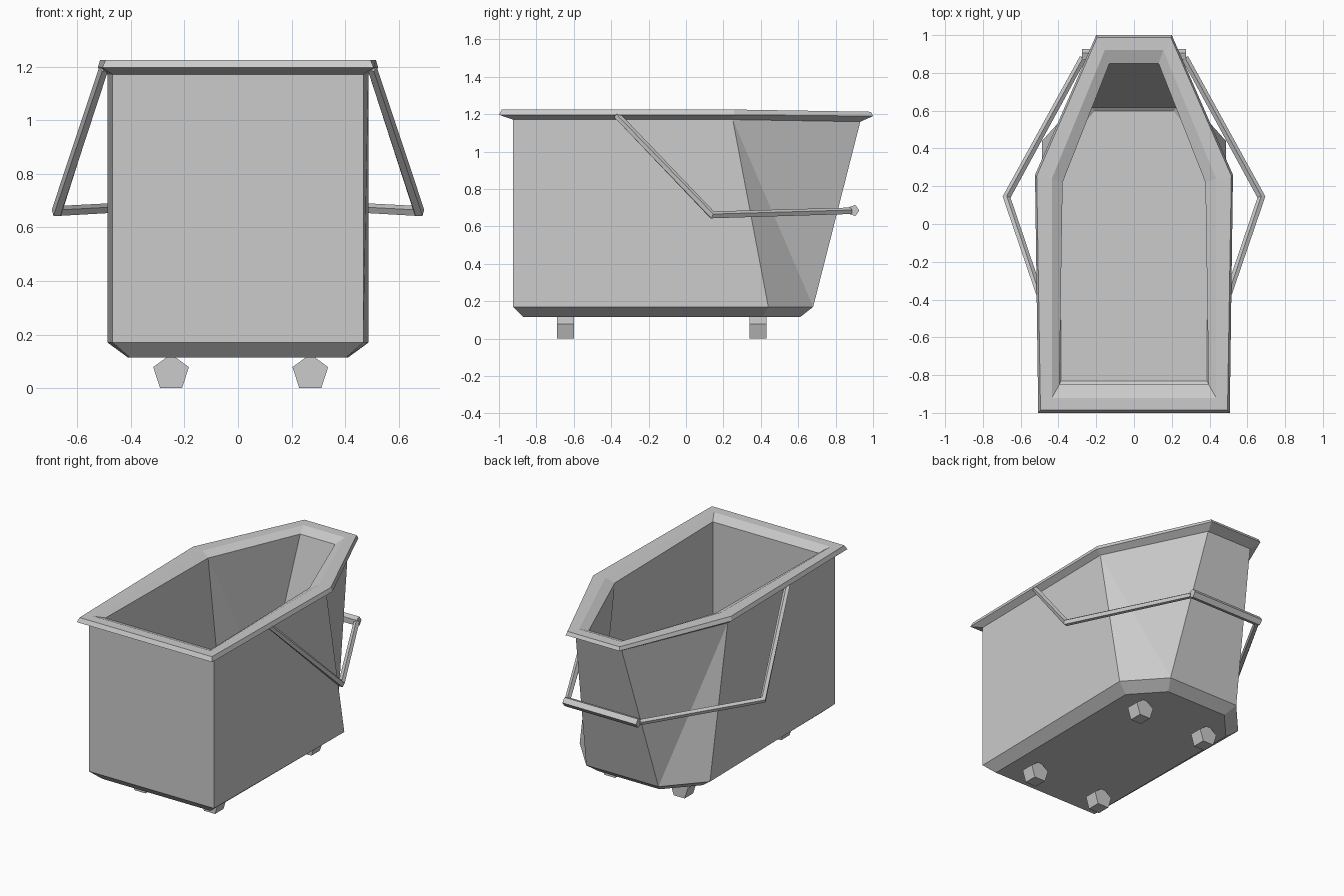
import bpy, bmesh, math
from mathutils import Vector

if "Cube" in bpy.data.objects:
    bpy.data.objects.remove(bpy.data.objects["Cube"])


def make(name, bm):
    bmesh.ops.recalc_face_normals(bm, faces=bm.faces)
    me = bpy.data.meshes.new(name)
    bm.to_mesh(me)
    bm.free()
    ob = bpy.data.objects.new(name, me)
    bpy.context.collection.objects.link(ob)
    return ob


def loft(name, rings, folds={}):
    """Skin closed rings and cap both ends; folds[(band, side)] picks a diagonal crease."""
    bm = bmesh.new()
    loops = [[bm.verts.new(p) for p in r] for r in rings]
    n = len(loops[0])
    for k, (a, b) in enumerate(zip(loops, loops[1:])):
        for i in range(n):
            j = (i + 1) % n
            fold = folds.get((k, i))
            if fold == "rising":        # diagonal a[i] - b[j]
                bm.faces.new((a[i], a[j], b[j]))
                bm.faces.new((a[i], b[j], b[i]))
            elif fold == "falling":     # diagonal a[j] - b[i]
                bm.faces.new((a[i], a[j], b[i]))
                bm.faces.new((a[j], b[j], b[i]))
            else:
                bm.faces.new((a[i], a[j], b[j], b[i]))
    bm.faces.new(loops[0])
    bm.faces.new(loops[-1])
    return make(name, bm)


def ring(front, mid, back, z, zb=None):
    """Six-sided symmetric outline from its three right-hand corners."""
    zb = z if zb is None else zb
    half = [(*front, z), (*mid, z), (*back, zb)]
    return half + [(-x, y, h) for x, y, h in reversed(half)]


def tube(name, pts, r, sides=5, turn=0.0):
    """Polygonal bar along a path, mitred at the bends."""
    pts = [Vector(p) for p in pts]
    rings = []
    for i, p in enumerate(pts):
        d0 = (p - pts[i - 1]).normalized() if i else (pts[1] - p).normalized()
        d1 = (pts[i + 1] - p).normalized() if i < len(pts) - 1 else d0
        t = (d0 + d1).normalized()
        u = t.cross(Vector((0, 0, 1))).normalized()
        v = u.cross(t)
        k = 1 / max(0.5, t.dot(d0))
        angles = [turn + 2 * math.pi * s / sides for s in range(sides)]
        rings.append([p + u * r * k * math.sin(a) + v * r * k * math.cos(a) for a in angles])
    return loft(name, rings)


# Tub: underside, outer wall, flared rim, inner wall and floor
# The tapering side panels fold inward along a diagonal
loft("tub", [
    ring((0.405, -0.87), (0.412, 0.41), (0.23, 0.61), 0.115),
    ring((0.468, -0.925), (0.487, 0.44), (0.27, 0.68), 0.17),
    ring((0.468, -0.925), (0.487, 0.25), (0.172, 0.932), 1.171, 1.16),
    ring((0.507, -1.0), (0.524, 0.26), (0.20, 1.0), 1.197, 1.19),
    ring((0.495, -0.985), (0.515, 0.255), (0.195, 0.988), 1.225, 1.213),
    ring((0.435, -0.92), (0.435, 0.24), (0.155, 0.92), 1.225, 1.213),
    ring((0.395, -0.85), (0.378, 0.22), (0.13, 0.85), 1.198, 1.186),
    ring((0.395, -0.85), (0.412, 0.40), (0.225, 0.617), 0.205),
    ring((0.387, -0.83), (0.39, 0.385), (0.21, 0.597), 0.19),
], {(1, 1): "falling", (1, 3): "rising", (6, 1): "rising", (6, 3): "falling"})

# Side arms of the push handle
for s, side in ((1, "right"), (-1, "left")):
    tube("handle_arm_" + side,
         [(s * 0.50, -0.37, 1.195), (s * 0.675, 0.14, 0.66), (s * 0.27, 0.88, 0.682)], 0.019)

# Push bar, one edge pointing backwards
tube("handle_bar", [(-0.275, 0.896, 0.685), (0.275, 0.896, 0.685)], 0.031, turn=-math.pi / 2)

# Wheels
for x in (-0.25, 0.27):
    for y in (-0.645, 0.385):
        tube("wheel", [(x, y - 0.045, 0.057), (x, y + 0.045, 0.057)], 0.07)
